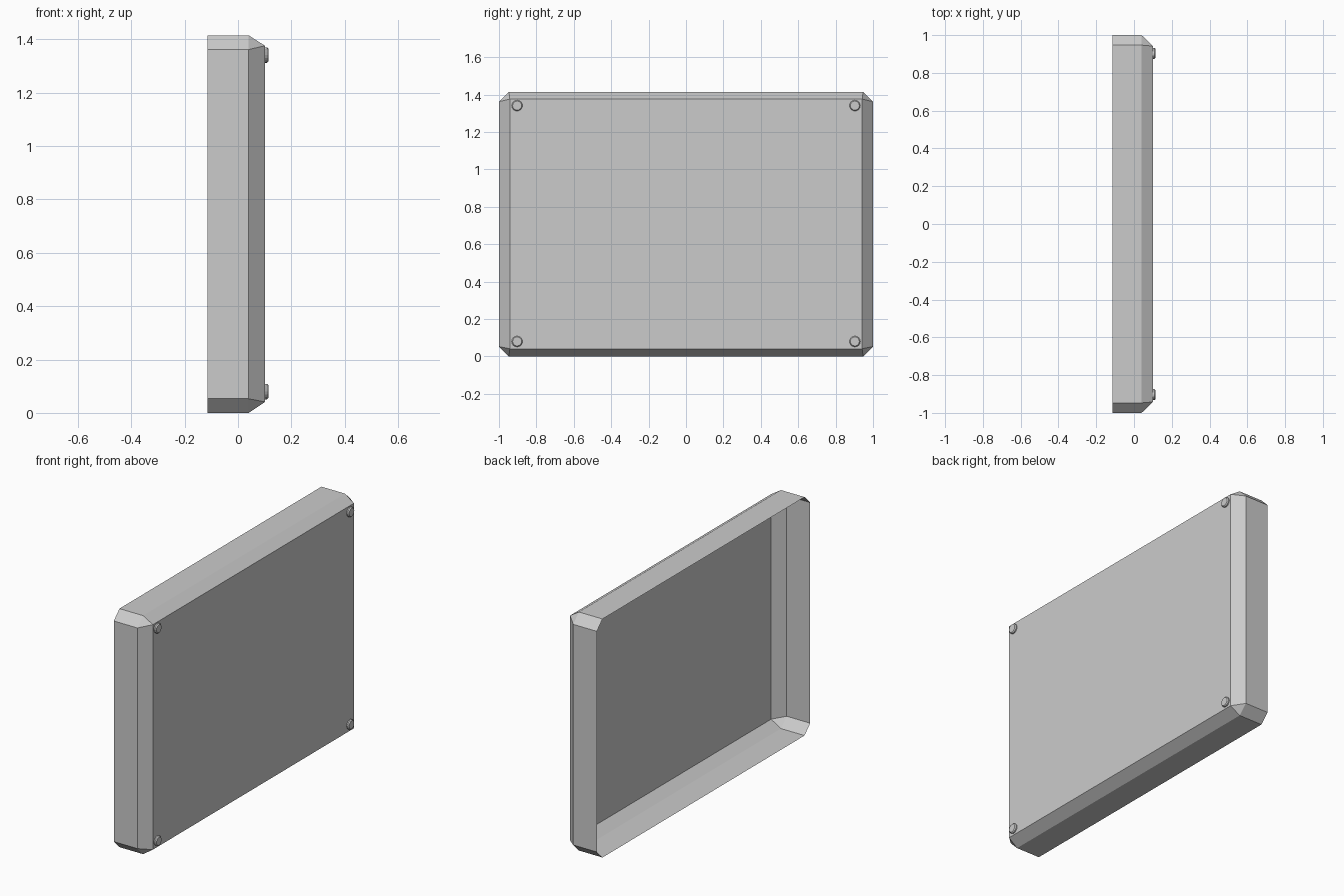
import bpy, bmesh, math
from mathutils import Matrix

if "Cube" in bpy.data.objects:
    bpy.data.objects.remove(bpy.data.objects["Cube"])

W, H = 1.0, 1.415          # half width, height
CUT = 0.053                # corner cut
X_BACK, X_MID, X_FRONT = -0.115, 0.04, 0.101


def make_object(name, bm):
    mesh = bpy.data.meshes.new(name)
    bm.to_mesh(mesh)
    bm.free()
    obj = bpy.data.objects.new(name, mesh)
    bpy.context.collection.objects.link(obj)
    return obj


# Open-backed thin shell: octagonal rim tapering to a rectangular front panel
bm = bmesh.new()
outline = [(W, CUT), (W, H - CUT), (W - CUT, H), (-W + CUT, H),
           (-W, H - CUT), (-W, CUT), (-W + CUT, 0), (W - CUT, 0)]
back = [bm.verts.new((X_BACK, y, z)) for y, z in outline]
mid = [bm.verts.new((X_MID, y, z)) for y, z in outline]
panel = [bm.verts.new((X_FRONT, y, z)) for y, z in
         [(0.942, 1.376), (-0.942, 1.376), (-0.942, 0.041), (0.942, 0.041)]]
for i in range(8):
    j = (i + 1) % 8
    bm.faces.new((back[i], back[j], mid[j], mid[i]))
for k in range(4):
    a, b, c = mid[2 * k], mid[2 * k + 1], mid[(2 * k + 2) % 8]
    bm.faces.new((a, b, panel[k], panel[k - 1]))   # sloped side
    bm.faces.new((b, c, panel[k]))                 # corner triangle
bm.faces.new(panel)
bmesh.ops.recalc_face_normals(bm, faces=bm.faces)
if max(bm.faces, key=lambda f: f.calc_area()).normal.x < 0:
    bmesh.ops.reverse_faces(bm, faces=bm.faces)
make_object("shell", bm)

# Round studs at the panel corners
for side, y in (("left", -0.903), ("right", 0.903)):
    for level, z in (("lower", 0.08), ("upper", 1.341)):
        bm = bmesh.new()
        rings = []
        for r, x in ((0.029, X_FRONT), (0.029, 0.108), (0.024, 0.114)):
            rings.append([bm.verts.new((x, y + r * math.cos(t), z + r * math.sin(t)))
                          for t in (2 * math.pi * i / 16 for i in range(16))])
        for lo, hi in zip(rings, rings[1:]):
            for i in range(16):
                j = (i + 1) % 16
                bm.faces.new((lo[i], lo[j], hi[j], hi[i]))
        bm.faces.new(rings[-1])
        make_object(f"stud_{level}_{side}", bm)
